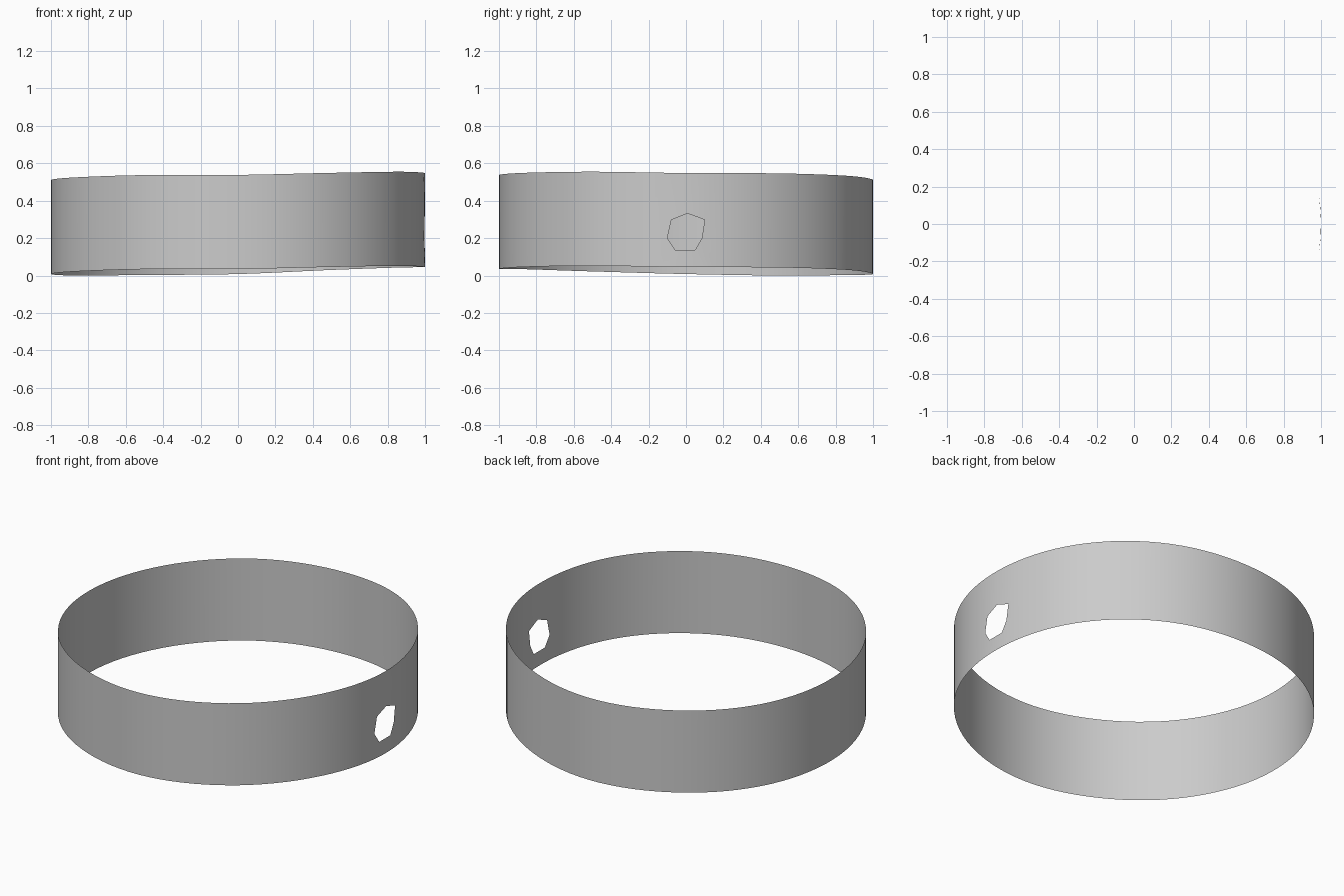
import bpy, bmesh, math

if "Cube" in bpy.data.objects:
    bpy.data.objects.remove(bpy.data.objects["Cube"])

HEIGHT = 0.503
# Lower rim height every 30 degrees, counter-clockwise from +x
RIM = [.045, .043, .030, .008, .003, .0, .008, .022, .034, .035, .046, .052]


def rim(a):
    """Smooth cyclic interpolation of the wavy lower rim."""
    n = len(RIM)
    f = (a / (2 * math.pi) * n) % n
    i, t = int(f), f - int(f)
    p0, p1, p2, p3 = (RIM[(i + k) % n] for k in (-1, 0, 1, 2))
    z = p1 + 0.5 * t * (p2 - p0 + t * (2*p0 - 5*p1 + 4*p2 - p3 + t * (3*(p1 - p2) + p3 - p0)))
    return max(0, z)


bm = bmesh.new()

# Flat strip (x = angle, z = height), leaving a gap around the hole
GAP, SEG, SUB = 0.15, 90, 6
lo, hi = GAP, 2 * math.pi - GAP


def column(a):
    return [bm.verts.new((a, 0, rim(a))), bm.verts.new((a, 0, rim(a) + HEIGHT))]


cols = [column(lo + (hi - lo) * i / SEG) for i in range(SEG + 1)]
for a, b in zip(cols, cols[1:]):
    bm.faces.new((a[0], b[0], b[1], a[1]))

# Patch with a seven-sided hole on the right side
hole = [(-.10, .20), (-.078, .298), (.008, .332), (.10, .298),
        (.085, .20), (.048, .136), (-.058, .136)]
patch = [column(-GAP + 2 * GAP * i / SUB) for i in range(SUB + 1)]
outer = [c[0] for c in patch] + [c[1] for c in reversed(patch)]
inner = [bm.verts.new((math.asin(y), 0, z)) for y, z in hole]
edges = [bm.edges.new((loop[i - 1], loop[i])) for loop in (outer, inner) for i in range(len(loop))]
bmesh.ops.triangle_fill(bm, use_beauty=True, edges=edges, normal=(0, -1, 0))

# Wrap the strip into a ring and weld the seams
for v in bm.verts:
    a = v.co.x
    v.co.x, v.co.y = math.cos(a), math.sin(a)
bmesh.ops.remove_doubles(bm, verts=bm.verts, dist=1e-4)
bmesh.ops.recalc_face_normals(bm, faces=bm.faces)
for f in bm.faces:
    f.smooth = True
# Make sure the outside faces outward
if sum(f.normal.dot((f.calc_center_median().x, f.calc_center_median().y, 0)) for f in bm.faces) < 0:
    bmesh.ops.reverse_faces(bm, faces=bm.faces)

mesh = bpy.data.meshes.new("ring_band")
bm.to_mesh(mesh)
bm.free()
band = bpy.data.objects.new("ring_band", mesh)
bpy.context.collection.objects.link(band)
